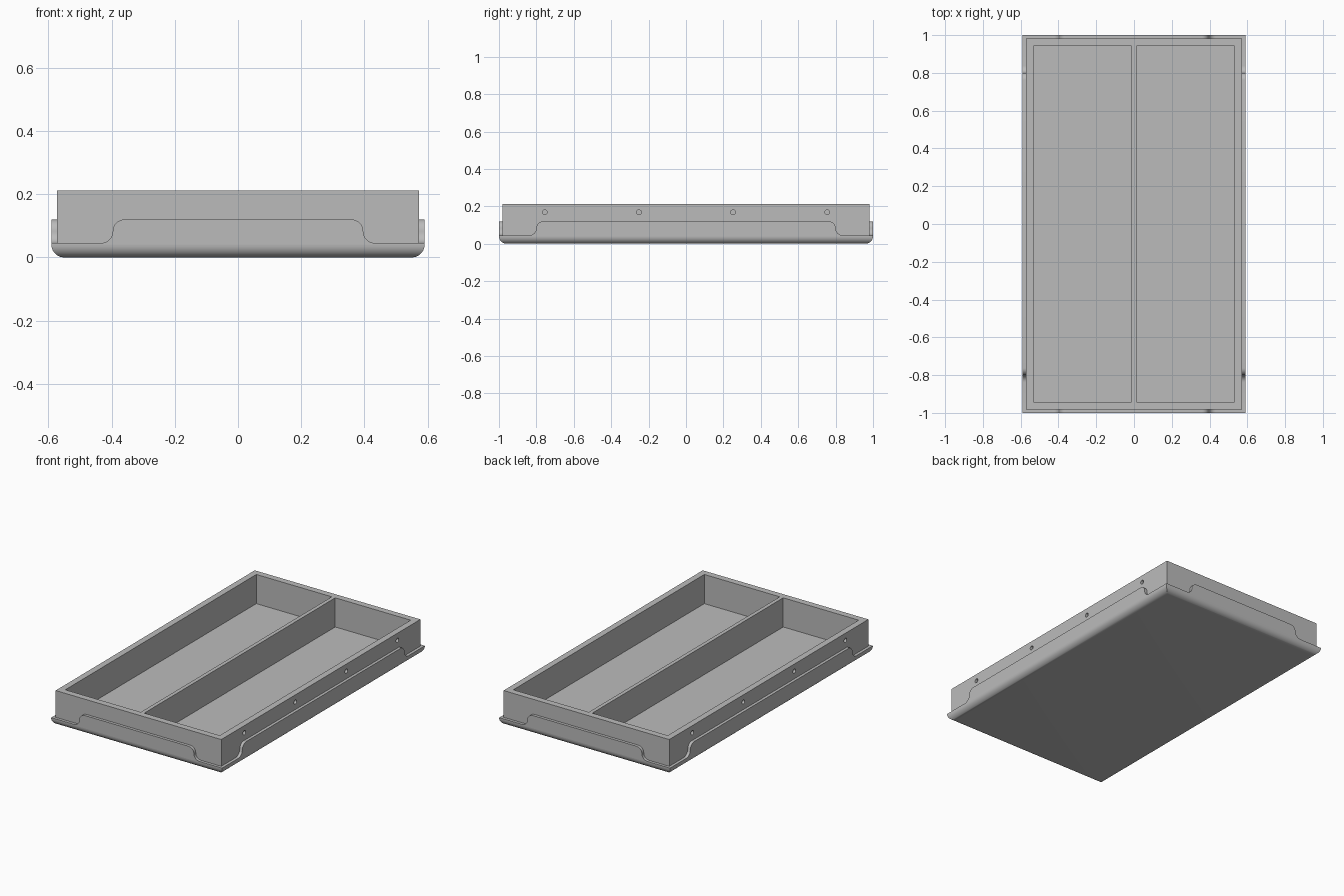
import bpy, bmesh, math
from mathutils import Matrix, Vector

if "Cube" in bpy.data.objects:
    bpy.data.objects.remove(bpy.data.objects["Cube"], do_unlink=True)

HX, HY = 0.59, 1.0          # tray half sizes
WALL = 0.018                # tray thickness
BEND = 0.04                 # bottom edge radius
LOW, HIGH = 0.045, 0.12     # lip heights
TOP = 0.212                 # box top

grey = bpy.data.materials.new("plain_grey")
grey.use_nodes = True
grey.diffuse_color = (0.5, 0.5, 0.5, 1)
grey.node_tree.nodes["Principled BSDF"].inputs["Base Color"].default_value = (0.5, 0.5, 0.5, 1)


def finish(name, bm):
    """Turn a bmesh into a named, shaded object."""
    bmesh.ops.recalc_face_normals(bm, faces=bm.faces)
    mesh = bpy.data.meshes.new(name)
    bm.to_mesh(mesh)
    bm.free()
    mesh.materials.append(grey)
    obj = bpy.data.objects.new(name, mesh)
    bpy.context.collection.objects.link(obj)
    return obj


def shade(obj):
    bpy.ops.object.select_all(action='DESELECT')
    obj.select_set(True)
    bpy.context.view_layer.objects.active = obj
    bpy.ops.object.shade_smooth_by_angle(angle=math.radians(30))


def add_block(bm, lo, hi):
    lo, hi = Vector(lo), Vector(hi)
    matrix = Matrix.Translation((lo + hi) / 2) @ Matrix.Diagonal((*(hi - lo), 1))
    bmesh.ops.create_cube(bm, size=1, matrix=matrix)


# Tray pan: stacked rectangles with a rounded lower edge and a hollow inside
bm = bmesh.new()
steps = 10
levels = []
for i in range(steps + 1):
    a = math.pi / 2 * i / steps
    levels.append((BEND * (1 - math.sin(a)), BEND * (1 - math.cos(a))))
levels += [(WALL, BEND), (WALL, WALL)]
rings = []
for inset, z in levels:
    x, y = HX - inset, HY - inset
    rings.append([bm.verts.new((sx * x, sy * y, z))
                  for sx, sy in ((-1, -1), (1, -1), (1, 1), (-1, 1))])
for a, b in zip(rings, rings[1:]):
    for i in range(4):
        j = (i + 1) % 4
        bm.faces.new((a[i], a[j], b[j], b[i]))
bm.faces.new(rings[0])
bm.faces.new(rings[-1])
shade(finish("tray_pan", bm))


# Raised lips: a plate with an S-shaped shoulder at each end
def lip_profile(half, centre):
    r = (HIGH - LOW) / 2
    right = [(half, BEND), (half, LOW)]
    quarter = [math.pi / 2 * i / 8 for i in range(9)]
    right += [(centre + r - r * math.sin(a), LOW + r - r * math.cos(a)) for a in quarter]
    right += [(centre - r + r * math.cos(a), HIGH - r + r * math.sin(a)) for a in quarter[1:]]
    return right + [(-u, z) for u, z in reversed(right)]


def make_lip(name, half, centre, offset, angle):
    bm = bmesh.new()
    face = bm.faces.new([bm.verts.new((u, -offset, z)) for u, z in lip_profile(half, centre)])
    out = bmesh.ops.extrude_face_region(bm, geom=[face])
    moved = [v for v in out["geom"] if isinstance(v, bmesh.types.BMVert)]
    bmesh.ops.translate(bm, verts=moved, vec=(0, WALL, 0))
    bmesh.ops.rotate(bm, verts=bm.verts, matrix=Matrix.Rotation(angle, 3, 'Z'))
    shade(finish(name, bm))


make_lip("front_lip", HX - WALL, 0.396, HY, 0)
make_lip("back_lip", HX - WALL, 0.396, HY, math.pi)
make_lip("left_lip", HY, 0.80, HX, math.pi / 2)
make_lip("right_lip", HY, 0.80, HX, -math.pi / 2)

# Inner box
bx, by = HX - WALL, HY - WALL
bm = bmesh.new()
add_block(bm, (-bx, -by, WALL), (bx, by, TOP))
box = finish("divided_box", bm)

# Cutter: two compartments and blind holes along both long sides
bm = bmesh.new()
add_block(bm, (0.012, -0.942, 0.03), (0.533, 0.942, 0.4))
add_block(bm, (-0.533, -0.942, 0.03), (-0.012, 0.942, 0.4))
for side in (-1, 1):
    for i in range(4):
        spot = Matrix.Translation((side * bx, -0.755 + i * 0.5033, 0.168))
        bmesh.ops.create_cone(bm, cap_ends=True, segments=24, radius1=0.013, radius2=0.013,
                              depth=0.04, matrix=spot @ Matrix.Rotation(math.pi / 2, 4, 'Y'))
cutter = finish("box_cutter", bm)
cutter.hide_render = True

cut = box.modifiers.new("hollow", 'BOOLEAN')
cut.operation = 'DIFFERENCE'
cut.solver = 'EXACT'
cut.object = cutter
bpy.context.view_layer.objects.active = box
bpy.ops.object.modifier_apply(modifier=cut.name)
bpy.data.objects.remove(cutter, do_unlink=True)
shade(box)
